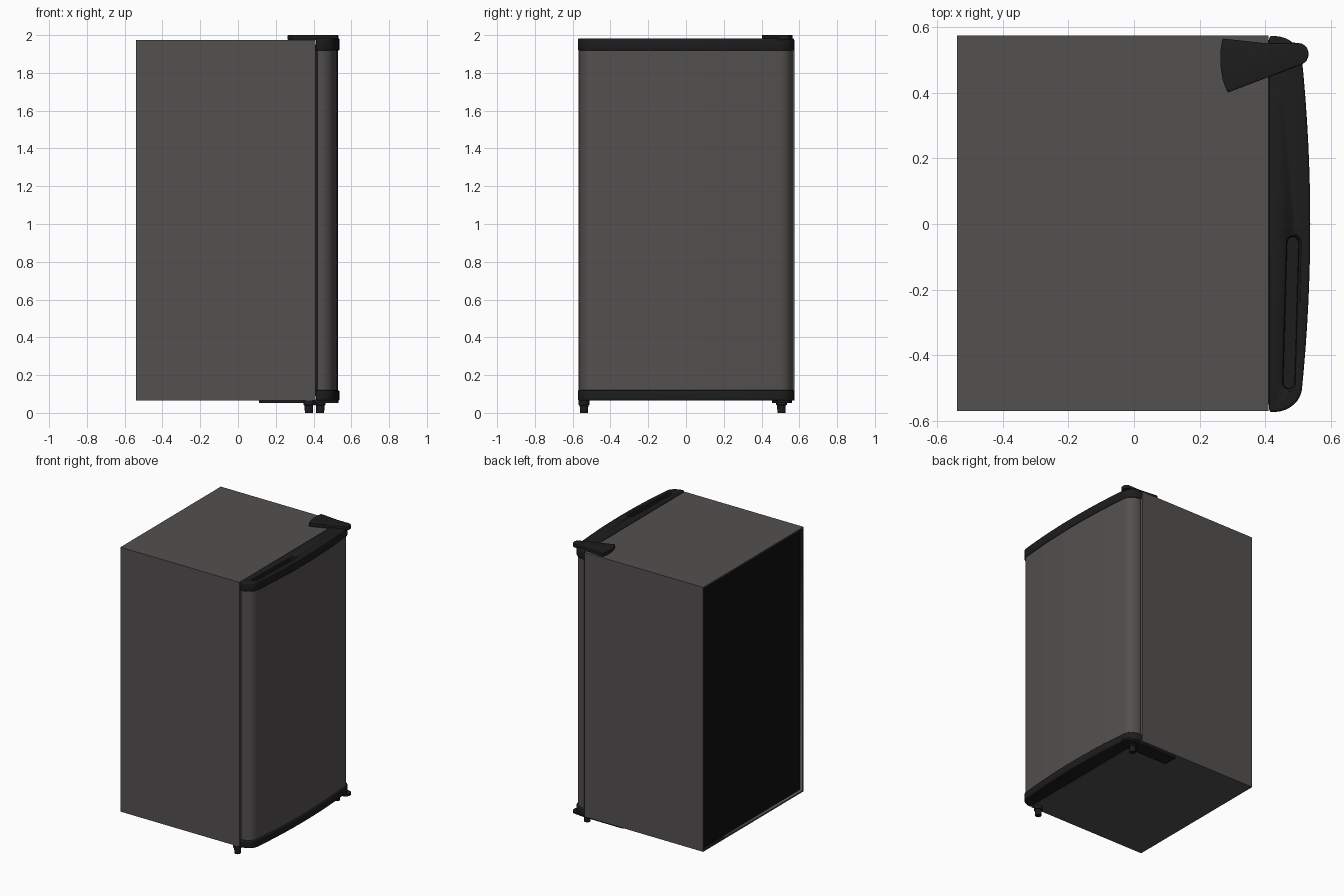
import bpy, bmesh
from math import sin, cos, pi, atan2

if "Cube" in bpy.data.objects:
    bpy.data.objects.remove(bpy.data.objects["Cube"])


def material(name, rgb):
    m = bpy.data.materials.new(name)
    m.diffuse_color = (*rgb, 1)
    m.use_nodes = True
    m.node_tree.nodes["Principled BSDF"].inputs["Base Color"].default_value = m.diffuse_color
    return m


GREY = material("warm_grey", (0.088, 0.079, 0.079))
DARK = material("black_plastic", (0.012, 0.012, 0.012))
BLACK = material("back_black", (0.005, 0.005, 0.005))


def finish(ob, mat, bevel=0.0, segments=3):
    ob.data.materials.append(mat)
    if bevel:
        b = ob.modifiers.new("bevel", "BEVEL")
        b.width, b.segments, b.limit_method, b.angle_limit = bevel, segments, "ANGLE", 0.8
    bpy.ops.object.select_all(action="DESELECT")
    ob.select_set(True)
    bpy.context.view_layer.objects.active = ob
    if bevel:
        bpy.ops.object.modifier_apply(modifier="bevel")
    bpy.ops.object.shade_smooth_by_angle(angle=0.6)
    return ob


def loft(name, layers, mat, bevel=0.0):
    """Closed solid through (outline, z) layers with equal point counts."""
    bm = bmesh.new()
    rings = [[bm.verts.new((x, y, z)) for x, y in pts] for pts, z in layers]
    for a, b in zip(rings, rings[1:]):
        for i in range(len(a)):
            j = (i + 1) % len(a)
            bm.faces.new((a[i], a[j], b[j], b[i]))
    bm.faces.new(rings[0])
    bm.faces.new(rings[-1])
    bmesh.ops.recalc_face_normals(bm, faces=bm.faces)
    me = bpy.data.meshes.new(name)
    bm.to_mesh(me)
    bm.free()
    ob = bpy.data.objects.new(name, me)
    bpy.context.collection.objects.link(ob)
    return finish(ob, mat, bevel)


def rect(x0, x1, y0, y1):
    return [(x0, y0), (x1, y0), (x1, y1), (x0, y1)]


def door_outline(back, inset):
    """Bowed door section with rounded front corners."""
    bow = lambda y: 0.537 - inset - 0.1 * y * y
    cy, ry = 0.495, 0.078 - inset
    rx = bow(cy) - 0.425
    half = [(back, cy + ry)]
    half += [(0.425 + rx * sin(t * pi / 16), cy + ry * cos(t * pi / 16)) for t in range(9)]
    half += [(bow(cy * k / 8), cy * k / 8) for k in range(7, 0, -1)]
    return half + [(bow(0), 0)] + [(x, -y) for x, y in reversed(half)]


def capsule(p, q, r, n=10):
    a = atan2(q[1] - p[1], q[0] - p[0])
    arc = lambda c, s: [(c[0] + r * cos(s + i * pi / n), c[1] + r * sin(s + i * pi / n)) for i in range(n + 1)]
    return arc(q, a - pi / 2) + arc(p, a + pi / 2)


# Cabinet with a recessed back
Y0, Y1, Z0, Z1 = -0.57, 0.575, 0.065, 1.975
cabinet = loft("cabinet", [(rect(-0.54, 0.41, Y0, Y1), Z0), (rect(-0.54, 0.41, Y0, Y1), Z1)], GREY)
bm = bmesh.new()
bm.from_mesh(cabinet.data)
back = min(bm.faces, key=lambda f: f.calc_center_median().x)
bmesh.ops.inset_region(bm, faces=[back], thickness=0.015)
ring = bmesh.ops.extrude_face_region(bm, geom=[back])["geom"]
inner = [g for g in ring if isinstance(g, bmesh.types.BMFace)]
bmesh.ops.translate(bm, verts=inner[0].verts, vec=(0.022, 0, 0))
inner[0].material_index = 1
if back.is_valid:
    bmesh.ops.delete(bm, geom=[back], context="FACES_ONLY")
bmesh.ops.recalc_face_normals(bm, faces=bm.faces)
bm.to_mesh(cabinet.data)
bm.free()
cabinet.data.materials.append(BLACK)

# Door seal, door panel and end caps
seal = rect(0.405, 0.43, -0.55, 0.55)
loft("door_seal", [(seal, 0.09), (seal, 1.95)], DARK)
panel = door_outline(0.42, 0.008)
loft("door_panel", [(panel, 0.11), (panel, 1.93)], GREY)
cap = door_outline(0.412, 0.0)
loft("door_bottom_cap", [(cap, 0.065), (cap, 0.12)], DARK, 0.008)
top_cap = loft("door_top_cap", [(cap, 1.918), (cap, 1.983)], DARK, 0.008)

# Grip slot cut into the top cap
ends = (0.472, -0.484), (0.484, -0.056)
cutter = loft("grip_cutter", [(capsule(*ends, 0.017), 1.945), (capsule(*ends, 0.019), 1.975),
                              (capsule(*ends, 0.027), 1.984), (capsule(*ends, 0.027), 2.0)], DARK)
cutter.hide_render = True
cut = top_cap.modifiers.new("grip", "BOOLEAN")
cut.operation, cut.object, cut.solver = "DIFFERENCE", cutter, "EXACT"
bpy.context.view_layer.objects.active = top_cap
bpy.ops.object.modifier_apply(modifier="grip")
bpy.data.objects.remove(cutter)

# Hinge cover on top: fan shape with a rounded nose
nose = [(0.502 + 0.03 * cos(a * pi / 10), 0.518 + 0.033 * sin(a * pi / 10)) for a in range(-4, 6)]
cover = [(0.27, 0.565), (0.263, 0.525), (0.263, 0.485), (0.27, 0.44), (0.285, 0.40)] + nose + [(0.41, 0.55)]
loft("top_hinge_cover", [(cover, 1.973), (cover, 2.0)], DARK, 0.004)

# Hinge plate below
plate = rect(0.11, 0.42, 0.455, 0.56)
plate = [plate[0], plate[1]] + nose + [plate[2], plate[3]]
loft("bottom_hinge_plate", [(plate, 0.052), (plate, 0.068)], DARK)

# Front feet
for name, x, y in (("left_foot", 0.375, -0.54), ("right_foot", 0.435, 0.505)):
    circle = lambda r: [(x + r * cos(i * pi / 10), y + r * sin(i * pi / 10)) for i in range(20)]
    loft(name, [(circle(0.021), 0), (circle(0.023), 0.04), (circle(0.029), 0.042), (circle(0.029), 0.07)], DARK)
